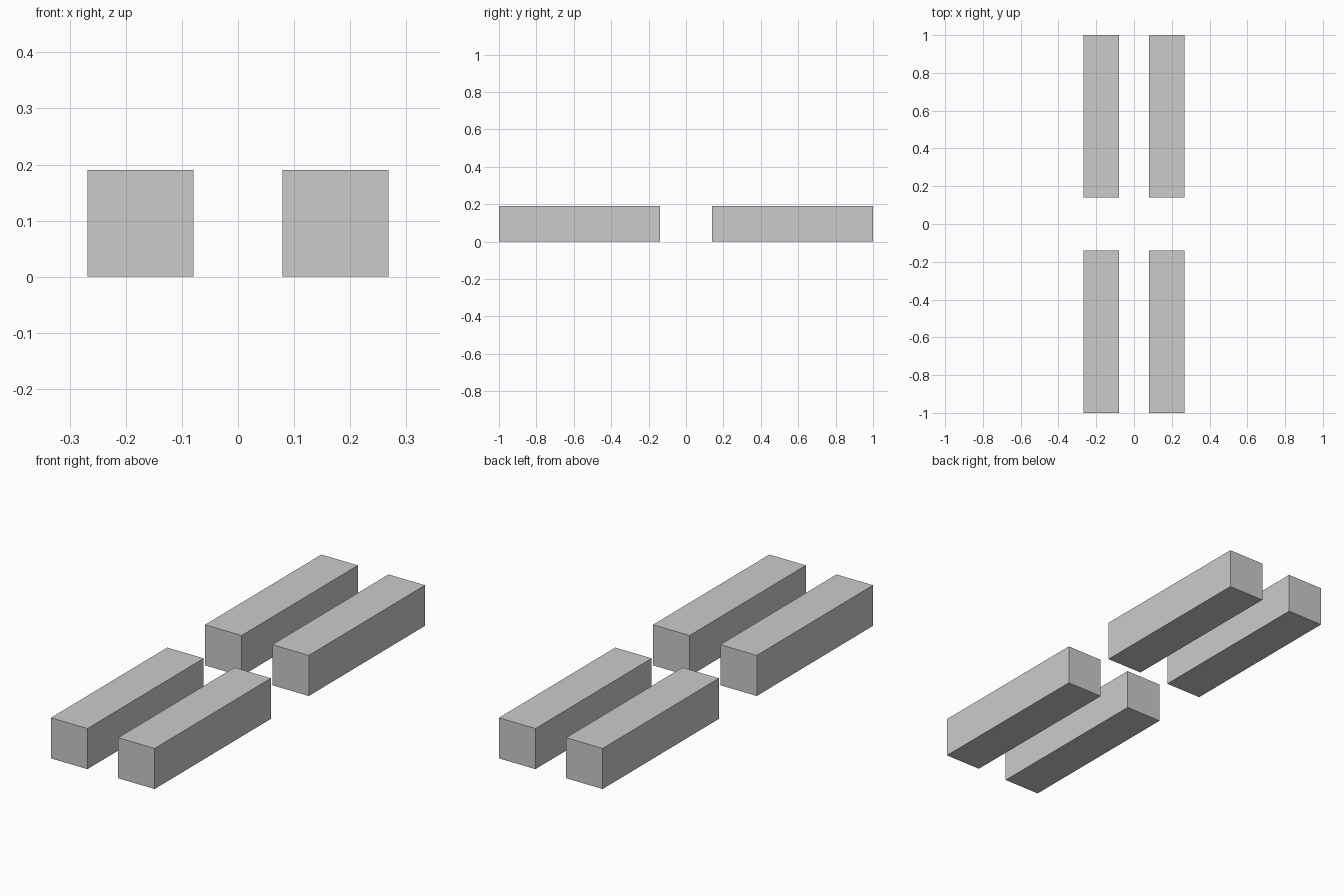
import bpy

if "Cube" in bpy.data.objects:
    bpy.data.objects.remove(bpy.data.objects["Cube"])

WIDTH, LENGTH, HEIGHT = 0.189, 0.86, 0.19
X_CENTRE, Y_CENTRE = 0.174, 0.57


def bar(name, x, y):
    bpy.ops.mesh.primitive_cube_add(size=1, location=(x, y, HEIGHT / 2))
    obj = bpy.context.object
    obj.name = name
    obj.scale = (WIDTH, LENGTH, HEIGHT)
    bpy.ops.object.transform_apply(location=False, rotation=False, scale=True)


# Four square bars, mirrored across both axes
for side, sx in (("left", -1), ("right", 1)):
    for end, sy in (("front", -1), ("back", 1)):
        bar(f"{end}_{side}_bar", sx * X_CENTRE, sy * Y_CENTRE)
